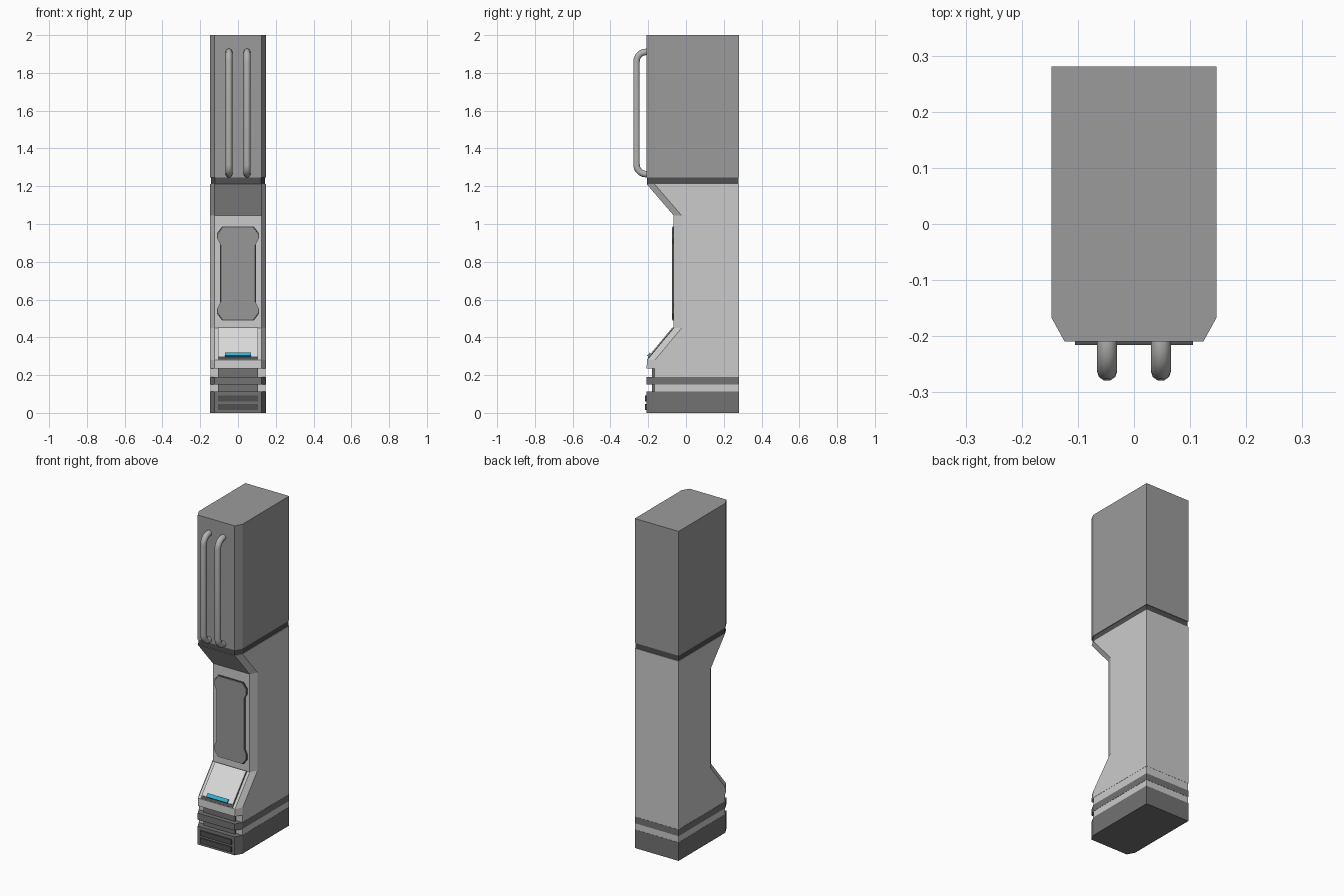
import bpy, bmesh, math
from mathutils import Vector

if "Cube" in bpy.data.objects:
    bpy.data.objects.remove(bpy.data.objects["Cube"])

HW, BACK, FRONT, CH_X, CH_Y = 0.147, 0.281, -0.209, 0.023, 0.042


def mat(name, r, g, b):
    m = bpy.data.materials.new(name)
    m.diffuse_color = (r, g, b, 1)
    m.use_nodes = True
    m.node_tree.nodes["Principled BSDF"].inputs["Base Color"].default_value = m.diffuse_color
    return m


upper_grey = mat("upper grey", 0.33, 0.33, 0.33)
body_light = mat("light body grey", 0.60, 0.60, 0.60)
base_grey = mat("base grey", 0.17, 0.17, 0.17)
dark_grey = mat("dark trim", 0.08, 0.08, 0.08)
panel_grey = mat("panel grey", 0.31, 0.31, 0.31)
pale_grey = mat("pale plate", 0.70, 0.70, 0.70)
steel = mat("handle steel", 0.45, 0.45, 0.44)
cyan = mat("cyan light", 0.03, 0.45, 0.65)


def finish(bm, name, material):
    bmesh.ops.recalc_face_normals(bm, faces=bm.faces)
    me = bpy.data.meshes.new(name)
    bm.to_mesh(me)
    bm.free()
    me.materials.append(material)
    ob = bpy.data.objects.new(name, me)
    bpy.context.collection.objects.link(ob)
    return ob


def loft(name, rings, material):
    """Skin a stack of equal-length closed rings and cap both ends."""
    bm = bmesh.new()
    vs = [[bm.verts.new(p) for p in ring] for ring in rings]
    n = len(vs[0])
    for a, b in zip(vs, vs[1:]):
        for i in range(n):
            j = (i + 1) % n
            bm.faces.new((a[i], a[j], b[j], b[i]))
    bm.faces.new(vs[0])
    bm.faces.new(vs[-1])
    return finish(bm, name, material)


def section(z, front=FRONT, inset=0.0):
    """Cabinet plan: rectangle with chamfered front corners."""
    w, b, f = HW - inset, BACK - inset, front + inset
    return [(w, b, z), (-w, b, z), (-w, f + CH_Y, z), (-w + CH_X, f, z),
            (w - CH_X, f, z), (w, f + CH_Y, z)]


def column(name, levels, material, inset=0.0):
    return loft(name, [section(z, f, inset) for z, f in levels], material)


def box(name, x, y0, y1, z0, z1, material):
    ring = [(-x, y0), (x, y0), (x, y1), (-x, y1)]
    return loft(name, [[(a, b, z) for a, b in ring] for z in (z0, z1)], material)


# Stacked base bands with recessed light layers between them
column("base_block", [(0, FRONT), (0.112, FRONT)], base_grey)
column("base_band", [(0.15, FRONT), (0.19, FRONT)], base_grey)
for i, (z0, z1) in enumerate([(0.112, 0.15), (0.19, 0.235)]):
    box(f"recess_layer_{i}", HW - 0.001, FRONT + CH_Y, BACK - 0.001, z0, z1, body_light)
    box(f"recess_vent_{i}", 0.105, -0.181, -0.16, z0, z1, base_grey)
for i, z in enumerate((0.015, 0.06)):
    box(f"base_slat_{i}", 0.105, -0.216, -0.20, z, z + 0.032, dark_grey)

# Waisted middle body, belt and upper cabinet
column("middle_body", [(0.235, FRONT), (0.28, -0.206), (0.45, -0.065),
                       (1.045, -0.065), (1.212, FRONT)], body_light)
column("belt", [(1.212, FRONT), (1.245, FRONT)], dark_grey, 0.003)
column("upper_cabinet", [(1.245, FRONT), (2.0, FRONT)], upper_grey)

# Waisted front panel: dark rim with a grey face
half = [(0.085, 0.248), (0.11, 0.215), (0.11, 0.185), (0.095, 0.155)]
right = half + [(x, -z) for x, z in reversed(half)]
outline = right + [(-x, z) for x, z in reversed(right)]


def panel_ring(y, s):
    return [(x - math.copysign(s, x), y, 0.738 + z - math.copysign(s, z)) for x, z in outline]


loft("panel_rim", [panel_ring(-0.06, 0), panel_ring(-0.071, 0)], dark_grey)
loft("panel_face", [panel_ring(-0.066, 0.002), panel_ring(-0.074, 0.004)], panel_grey)

# Plates lying on the lower slope
top, low = Vector((0, -0.065, 0.45)), Vector((0, -0.206, 0.28))
d = low - top
out = Vector((0, d.z, -d.y)).normalized()


def slope_plate(name, x, t0, t1, thick, material):
    rings = []
    for h in (-0.004, thick):
        a, b = top + d * t0 + out * h, top + d * t1 + out * h
        rings.append([(-x, a.y, a.z), (x, a.y, a.z), (x, b.y, b.z), (-x, b.y, b.z)])
    return loft(name, rings, material)


slope_plate("slope_frame", 0.107, 0.0, 0.99, 0.003, dark_grey)
slope_plate("slope_plate", 0.104, 0.015, 0.91, 0.007, pale_grey)
slope_plate("light_strip", 0.07, 0.82, 0.92, 0.014, cyan)


# Pair of bent tube handles
def handle_path(x, y_in=-0.20, y_out=-0.262, z0=1.264, z1=1.911, r=0.05):
    pts = [(x, y_in, z0)]
    for zc, start in ((z0 + r, 270), (z1 - r, 180)):
        for k in range(6):
            a = math.radians(start - 18 * k)
            pts.append((x, y_out + r + r * math.cos(a), zc + r * math.sin(a)))
    return pts + [(x, y_in, z1)]


for side, x in (("left", -0.048), ("right", 0.048)):
    cu = bpy.data.curves.new("handle_path", "CURVE")
    cu.dimensions = "3D"
    cu.bevel_depth = 0.018
    cu.bevel_resolution = 3
    pts = handle_path(x)
    sp = cu.splines.new("POLY")
    sp.points.add(len(pts) - 1)
    for p, co in zip(sp.points, pts):
        p.co = (*co, 1)
    tmp = bpy.data.objects.new("handle_tmp", cu)
    bpy.context.collection.objects.link(tmp)
    me = bpy.data.meshes.new_from_object(tmp.evaluated_get(bpy.context.evaluated_depsgraph_get()))
    bpy.data.objects.remove(tmp)
    me.materials.clear()
    me.materials.append(steel)
    for p in me.polygons:
        p.use_smooth = True
        p.material_index = 0
    ob = bpy.data.objects.new(f"{side}_handle", me)
    bpy.context.collection.objects.link(ob)
